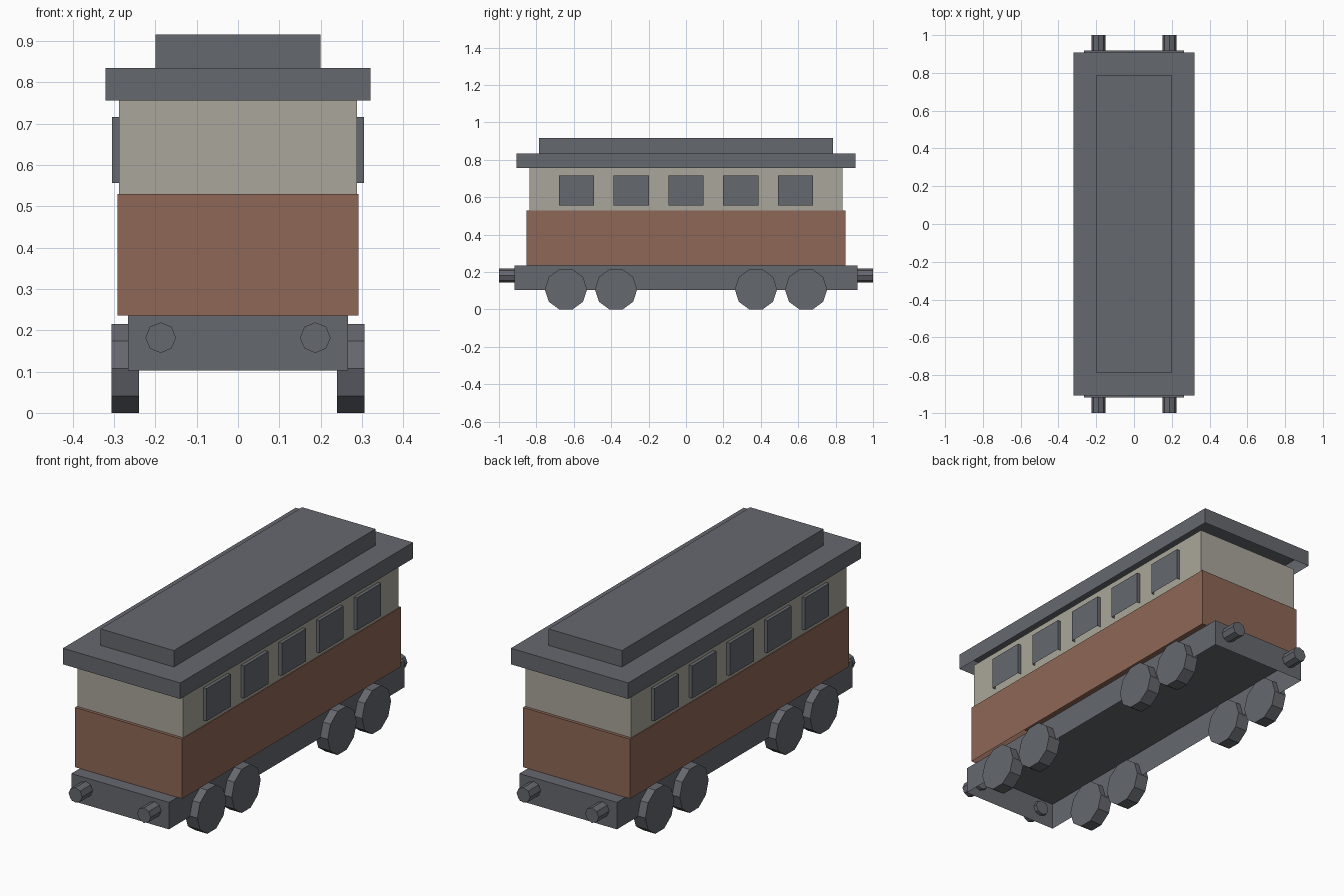
import bpy
import bmesh
import math

if "Cube" in bpy.data.objects:
    bpy.data.objects.remove(bpy.data.objects["Cube"], do_unlink=True)


def material(name, r, g, b):
    mat = bpy.data.materials.new(name)
    mat.use_nodes = True
    mat.diffuse_color = (r, g, b, 1)
    mat.node_tree.nodes["Principled BSDF"].inputs["Base Color"].default_value = (r, g, b, 1)
    return mat


GREY = material("slate grey", 0.13, 0.138, 0.158)
CREAM = material("warm stone", 0.40, 0.38, 0.325)
BROWN = material("red brown", 0.268, 0.136, 0.092)


def finish(name, mat):
    ob = bpy.context.object
    ob.name = ob.data.name = name
    ob.data.materials.append(mat)
    return ob


def box(name, mat, x, y, z):
    """Open-bottomed box from (min, max) ranges on each axis."""
    bpy.ops.mesh.primitive_cube_add(size=1, location=[sum(r) / 2 for r in (x, y, z)])
    ob = finish(name, mat)
    ob.scale = [r[1] - r[0] for r in (x, y, z)]
    bpy.ops.object.transform_apply(location=False, rotation=False, scale=True)
    bm = bmesh.new()
    bm.from_mesh(ob.data)
    bm.normal_update()
    bmesh.ops.delete(bm, geom=[f for f in bm.faces if f.normal.z < -0.5], context="FACES")
    bm.to_mesh(ob.data)
    bm.free()


def cylinder(name, mat, sides, radius, depth, location, rotation):
    bpy.ops.mesh.primitive_cylinder_add(vertices=sides, radius=radius, depth=depth,
                                        location=location, rotation=rotation)
    finish(name, mat)


def slab(name, mat, half_x, half_y, bottom, top):
    box(name, mat, (-half_x, half_x), (-half_y, half_y), (bottom, top))


# Hollow chassis, body and stepped roof
slab("chassis", GREY, 0.266, 0.918, 0.103, 0.236)
slab("lower_body", BROWN, 0.292, 0.853, 0.236, 0.53)
slab("upper_body", CREAM, 0.288, 0.838, 0.53, 0.757)
slab("roof", GREY, 0.32, 0.907, 0.756, 0.835)
slab("raised_roof", GREY, 0.2, 0.785, 0.835, 0.916)

for side, s in (("left", 1), ("right", -1)):
    # Raised window panels
    for i in range(5):
        y = (i - 2) * 0.293
        box(f"{side}_window_{i + 1}", GREY, sorted((s * 0.28, s * 0.305)),
            (y - 0.094, y + 0.094), (0.556, 0.716))

    # Ten-sided wheels with a corner pointing fore and aft
    for i, y in enumerate((-0.642, -0.374, 0.374, 0.642)):
        cylinder(f"{side}_wheel_{i + 1}", GREY, 10, 0.113, 0.067,
                 (s * 0.273, y, 0.1075), (0, math.pi / 2, 0))

    # Buffers on both ends
    for end, e in (("front", -1), ("back", 1)):
        cylinder(f"{end}_{side}_buffer", GREY, 8, 0.037, 0.1,
                 (s * 0.187, e * 0.95, 0.182), (math.pi / 2, 0, 0))
